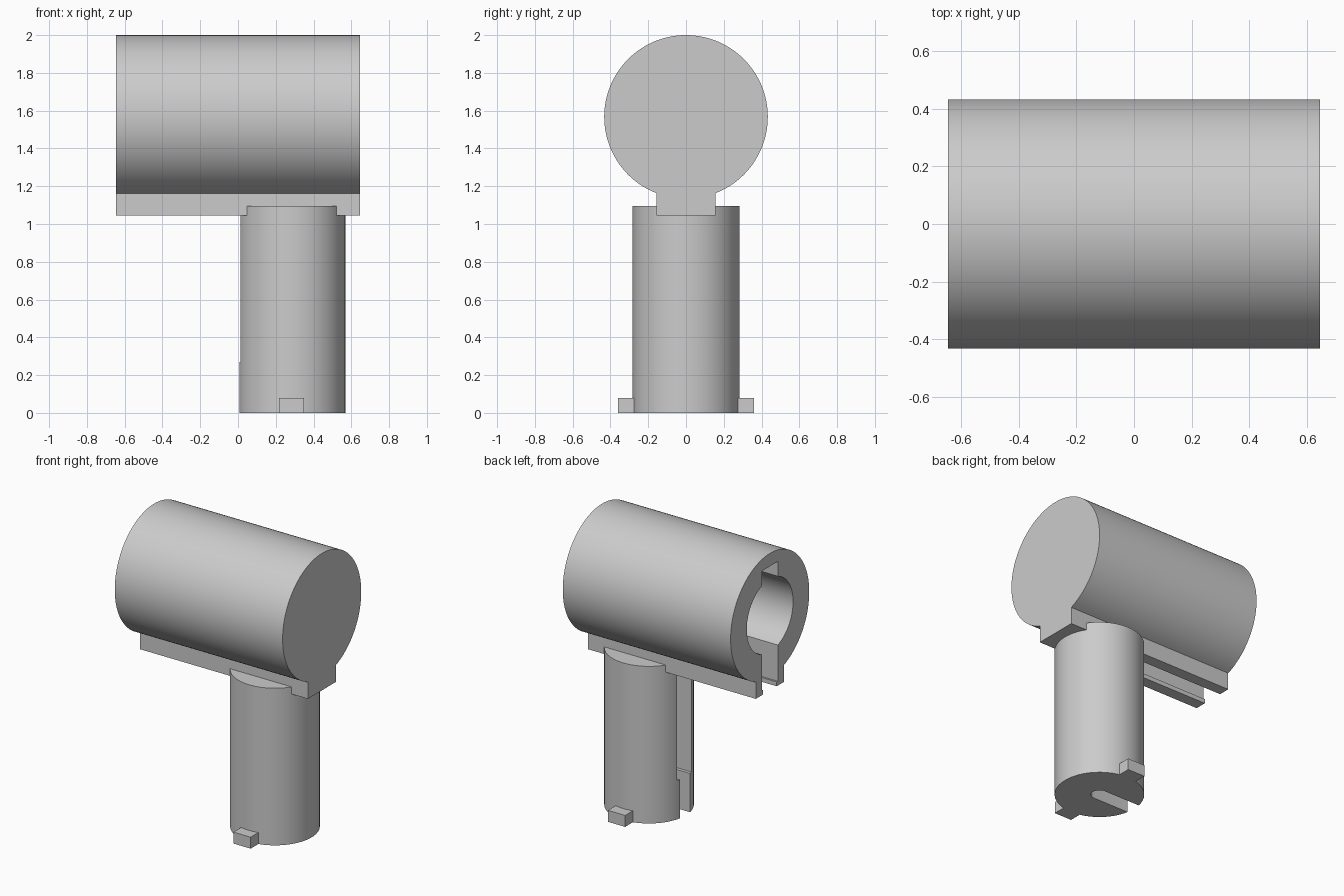
import bpy, bmesh
from math import sin, cos, pi, asin, sqrt
from mathutils import Vector

cube = bpy.data.objects.get("Cube")
if cube:
    bpy.data.objects.remove(cube, do_unlink=True)

grey = bpy.data.materials.new("light_grey")
grey.use_nodes = True
grey.diffuse_color = (0.6, 0.6, 0.6, 1)
grey.node_tree.nodes["Principled BSDF"].inputs["Base Color"].default_value = (0.6, 0.6, 0.6, 1)


def arc(cx, cy, r, a0, a1, n):
    return [(cx + r * cos(a0 + (a1 - a0) * i / n), cy + r * sin(a0 + (a1 - a0) * i / n))
            for i in range(n + 1)]


def circle(cx, cy, r, n=96):
    return arc(cx, cy, r, 0, 2 * pi, n)[:-1]


def rect(x0, x1, y0, y1):
    return [(x0, y0), (x1, y0), (x1, y1), (x0, y1)]


def prism(name, outline, start, end, axis="z"):
    """Extrude an outline: (x, y) along z, or (y, z) along x."""
    place = (lambda p: (p[0], p[1], start)) if axis == "z" else (lambda p: (start, p[0], p[1]))
    step = Vector((0, 0, end - start)) if axis == "z" else Vector((end - start, 0, 0))
    bm = bmesh.new()
    face = bm.faces.new([bm.verts.new(place(p)) for p in outline])
    ext = bmesh.ops.extrude_face_region(bm, geom=[face])["geom"]
    bmesh.ops.translate(bm, vec=step, verts=[v for v in ext if isinstance(v, bmesh.types.BMVert)])
    bmesh.ops.recalc_face_normals(bm, faces=bm.faces)
    mesh = bpy.data.meshes.new(name)
    bm.to_mesh(mesh)
    bm.free()
    mesh.materials.append(grey)
    obj = bpy.data.objects.new(name, mesh)
    bpy.context.collection.objects.link(obj)
    return obj


def activate(obj):
    bpy.ops.object.select_all(action="DESELECT")
    obj.select_set(True)
    bpy.context.view_layer.objects.active = obj


def cut(obj, cutters):
    activate(obj)
    for c in cutters:
        mod = obj.modifiers.new("cut", "BOOLEAN")
        mod.operation, mod.solver, mod.object = "DIFFERENCE", "EXACT", c
        bpy.ops.object.modifier_apply(modifier=mod.name)
        bpy.data.objects.remove(c, do_unlink=True)
    bpy.ops.object.shade_smooth_by_angle(angle=pi / 6)


HALF, R, AXIS_Z = 0.647, 0.433, 1.567
RAIL, RAIL_Z = 0.155, 1.045
POST_X, POST_R = 0.285, 0.283

# Barrel with the rail along its underside
a = asin(RAIL / R)
outline = arc(0, AXIS_Z, R, -pi / 2 + a, 1.5 * pi - a, 96)
outline += [(-RAIL, RAIL_Z), (RAIL, RAIL_Z)]
barrel = prism("barrel_and_rail", outline, -HALF, HALF, "x")

# Blind bore with a keyway above and a stepped slot below
cut(barrel, [
    prism("bore_cutter", circle(0, AXIS_Z, 0.255), -0.8, 0.5, "x"),
    prism("keyway_cutter", rect(-0.0875, 0.0875, AXIS_Z, 1.91), -0.8, 0.5, "x"),
    prism("wide_slot_cutter", rect(-0.0875, 0.0875, 1.075, AXIS_Z), -0.8, POST_X, "x"),
    prism("narrow_slot_cutter", rect(-0.075, 0.075, 0.9, AXIS_Z), -0.8, POST_X, "x"),
])

# Post with a keyhole slot open to one side, narrower near the foot
post = prism("post", circle(POST_X, 0, POST_R), 0, 1.095)


def slot(w):
    return arc(POST_X, 0, w, -pi / 2, pi / 2, 16) + [(-0.2, w), (-0.2, -w)]


cut(post, [prism("upper_slot_cutter", slot(0.078), 0.27, 1.3),
           prism("lower_slot_cutter", slot(0.055), -0.1, 0.4)])

# Locking tabs at the foot of the post
for side, name in ((-1, "front_tab"), (1, "back_tab")):
    prism(name, rect(0.217, 0.35, side * 0.25, side * 0.36), 0, 0.08)
